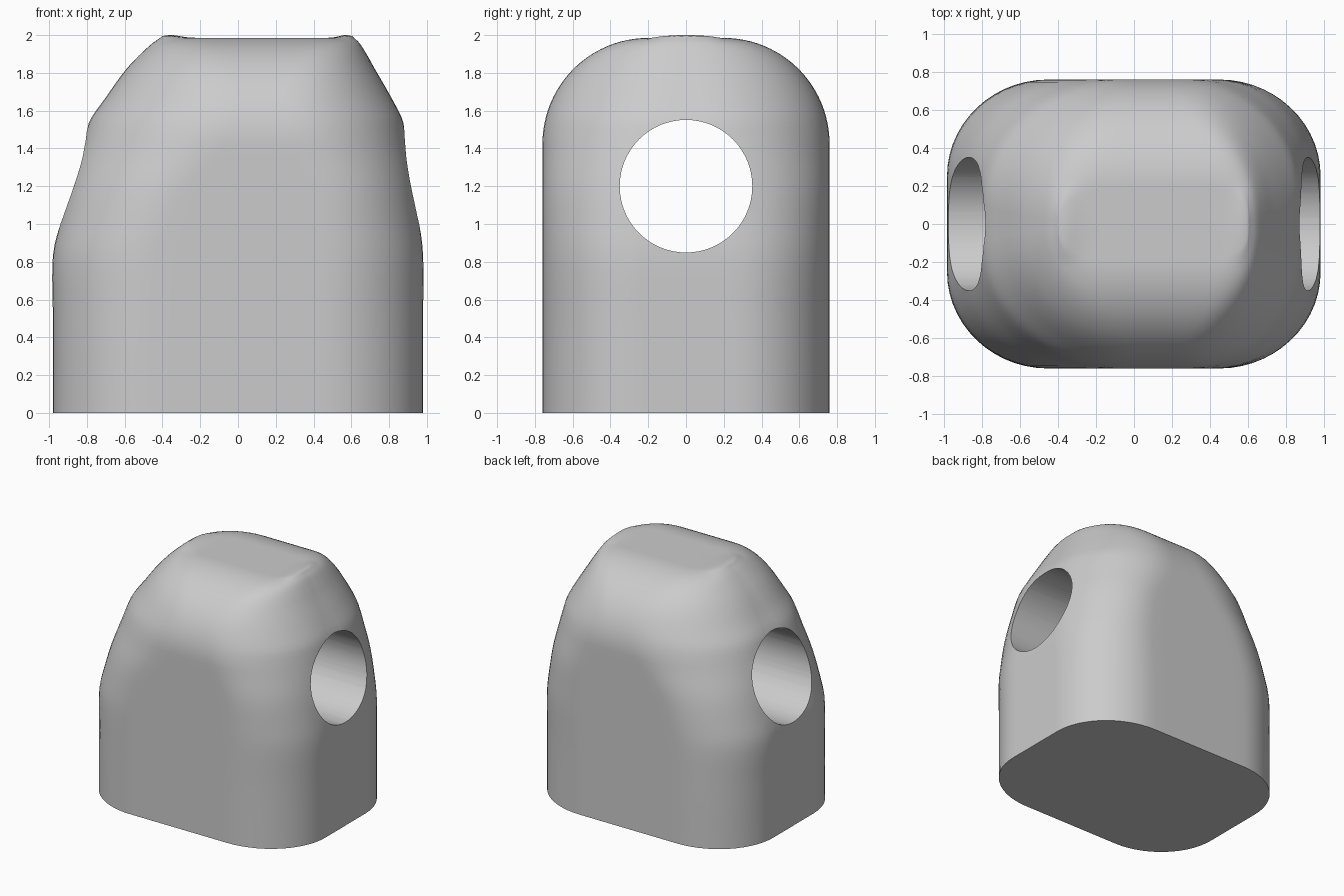
import bpy, bmesh, math

if "Cube" in bpy.data.objects:
    bpy.data.objects.remove(bpy.data.objects["Cube"])

# Side profiles (height, x) of the left and right ends
LEFT = [(0, -.98), (.5, -.98), (.83, -.98), (1.0, -.943), (1.2, -.892), (1.4, -.832), (1.5, -.802),
        (1.56, -.778), (1.67, -.70), (1.77, -.63), (1.85, -.565), (1.95, -.46), (1.985, -.4)]
RIGHT = [(0, .98), (.5, .98), (.83, .98), (1.0, .962), (1.2, .936), (1.4, .902), (1.5, .883),
         (1.56, .868), (1.69, .80), (1.82, .725), (1.9, .68), (1.96, .64), (1.985, .605)]
# Corner lengths along x (height, length)
LEFT_CORNER = [(0, .53), (.5, .53), (1.0, .56), (1.2, .6), (1.4, .7), (1.55, .73), (1.7, .66),
               (1.85, .5), (1.985, .28)]
RIGHT_CORNER = [(0, .55), (.5, .55), (1.0, .52), (1.2, .52), (1.4, .58), (1.55, .6), (1.7, .54),
                (1.85, .4), (1.985, .2)]
STRAIGHT = [(0, .26), (.8, .25), (1.2, .2), (1.6, .1), (1.985, .03)]
TOP, FILLET = 1.985, .56


def smooth(points, z):
    """Smooth curve through the points at height z."""
    n = len(points)
    i = max(k for k in range(n - 1) if points[k][0] <= z + 1e-9)

    def slope(k):
        a, b = points[max(k - 1, 0)], points[min(k + 1, n - 1)]
        return (b[1] - a[1]) / (b[0] - a[0])
    (z0, v0), (z1, v1) = points[i], points[i + 1]
    h = z1 - z0
    t = (z - z0) / h
    return ((2*t**3 - 3*t**2 + 1) * v0 + (t**3 - 2*t**2 + t) * h * slope(i)
            + (3*t**2 - 2*t**3) * v1 + (t**3 - t**2) * h * slope(i + 1))


def section(z, arc=14, side=8):
    """Rounded rectangle, different corners at each end."""
    xl, xr = smooth(LEFT, z), smooth(RIGHT, z)
    rl, rr, s = smooth(LEFT_CORNER, z), smooth(RIGHT_CORNER, z), smooth(STRAIGHT, z)
    lift = max(0, z - (TOP - FILLET)) / FILLET
    hy = .76 - FILLET + FILLET * math.sqrt(max(0, 1 - lift * lift))
    half = [(xr, s * k / side) for k in range(side)]
    for k in range(arc):
        a = k / arc * math.pi / 2
        half.append((xr - rr + rr * math.cos(a), s + (hy - s) * math.sin(a)))
    x0, x1 = xr - rr, xl + rl
    half += [(x0 + (x1 - x0) * k / side, hy) for k in range(side)]
    for k in range(arc):
        a = k / arc * math.pi / 2
        half.append((x1 - rl * math.sin(a), s + (hy - s) * math.cos(a)))
    half += [(xl, s * (1 - k / side)) for k in range(side + 1)]
    return half + [(x, -y) for x, y in half[-2:0:-1]]


def raised(x, y, z):
    """Low ridges at both ends of the flat top."""
    near = max(0, (z - 1.85) / (TOP - 1.85))
    bump = math.exp(-((x + .355) / .07) ** 2) + math.exp(-((x - .57) / .05) ** 2)
    return z + .015 * near * bump * max(0, 1 - (y / .2) ** 2)


# Body: stacked sections, then a flat top closed by shrinking rings
bm = bmesh.new()
levels = [1.425 * k / 24 for k in range(24)]
levels += [1.425 + FILLET * math.sin(k / 24 * math.pi / 2) for k in range(25)]
rings = []
for z in levels:
    rings.append([bm.verts.new((x, y, raised(x, y, z))) for x, y in section(min(z, TOP))])
for f in (.97, .94, .91, .88, .82, .75, .65, .4):
    rings.append([bm.verts.new((.1 + (x - .1) * f, y * f, raised(.1 + (x - .1) * f, y * f, TOP)))
                  for x, y in section(TOP)])
count = len(rings[0])
for low, high in zip(rings, rings[1:]):
    for k in range(count):
        j = (k + 1) % count
        bm.faces.new((low[k], low[j], high[j], high[k]))
bm.faces.new(rings[-1])
bm.faces.new(rings[0][::-1])
bmesh.ops.recalc_face_normals(bm, faces=bm.faces)
mesh = bpy.data.meshes.new("body")
bm.to_mesh(mesh)
bm.free()
body = bpy.data.objects.new("body", mesh)
bpy.context.collection.objects.link(body)

grey = bpy.data.materials.new("light grey")
grey.diffuse_color = (.6, .6, .6, 1)
grey.use_nodes = True
grey.node_tree.nodes["Principled BSDF"].inputs["Base Color"].default_value = grey.diffuse_color
mesh.materials.append(grey)

# Round hole through both ends
bpy.ops.mesh.primitive_cylinder_add(vertices=64, radius=.351, depth=3, location=(0, 0, 1.2),
                                    rotation=(0, math.pi / 2, 0))
cutter = bpy.context.object
cutter.name = "hole_cutter"
cutter.data.materials.append(grey)
cut = body.modifiers.new("hole", 'BOOLEAN')
cut.operation, cut.solver, cut.object = 'DIFFERENCE', 'EXACT', cutter
bpy.ops.object.select_all(action='DESELECT')
body.select_set(True)
bpy.context.view_layer.objects.active = body
bpy.ops.object.modifier_apply(modifier="hole")
bpy.data.objects.remove(cutter)
bpy.ops.object.shade_smooth_by_angle(angle=math.radians(48))
